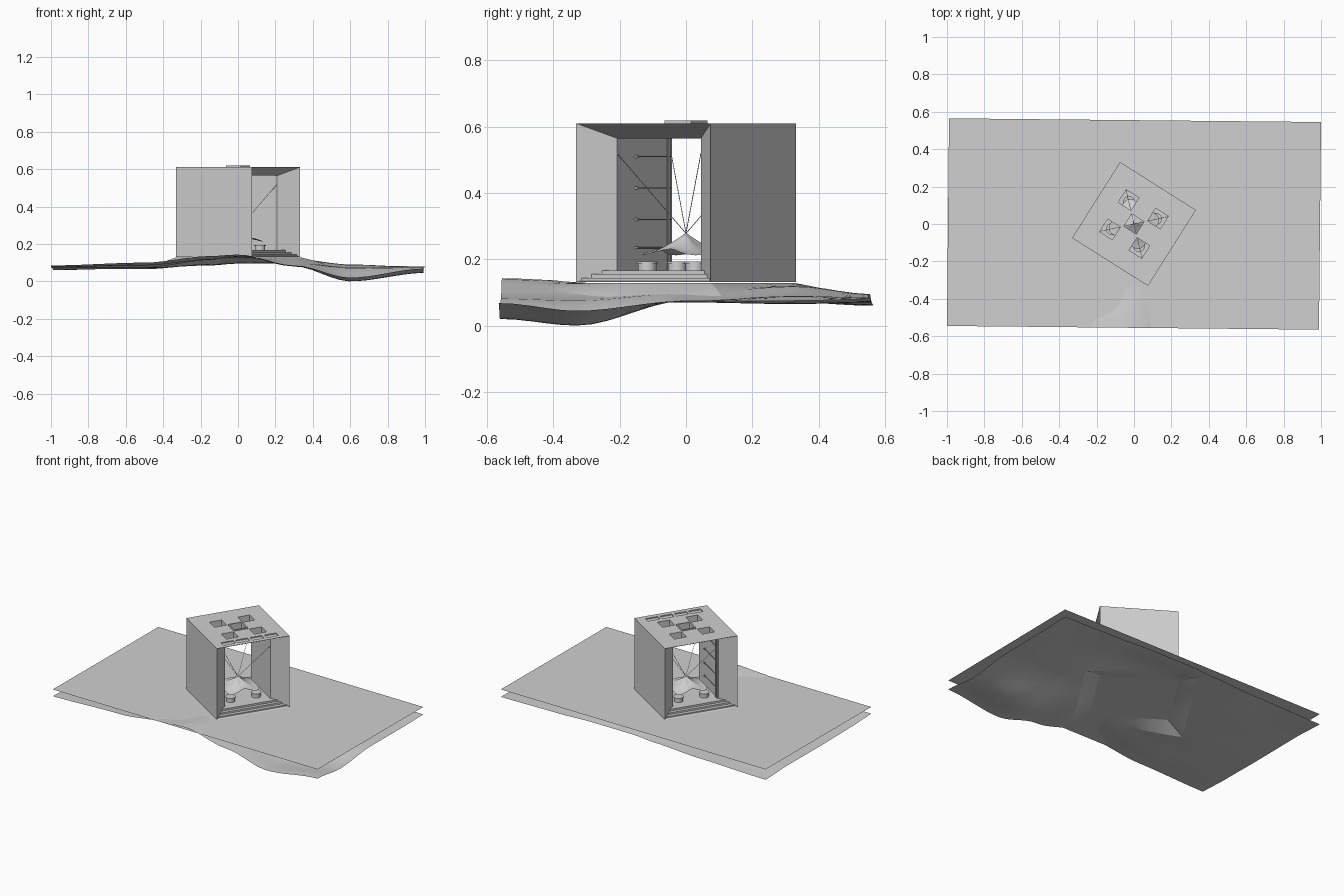
import bpy, bmesh, math
from mathutils import Matrix, Vector

old = bpy.data.objects.get("Cube")
if old:
    bpy.data.objects.remove(old, do_unlink=True)

TURN = Matrix.Rotation(math.radians(-32.3), 4, 'Z')   # pavilion direction
SITE = Matrix.Rotation(math.radians(-0.57), 4, 'Z')   # site direction


def material(name, value):
    m = bpy.data.materials.new(name)
    m.use_nodes = True
    colour = (value, value, value, 1)
    m.diffuse_color = colour
    m.node_tree.nodes["Principled BSDF"].inputs["Base Color"].default_value = colour
    return m


GREY = material("plain_grey", 0.63)


def finish(name, bm, matrix=TURN, smooth=None, recalc=True):
    if recalc:
        bmesh.ops.recalc_face_normals(bm, faces=bm.faces)
    bm.transform(matrix)
    me = bpy.data.meshes.new(name)
    bm.to_mesh(me)
    bm.free()
    ob = bpy.data.objects.new(name, me)
    bpy.context.collection.objects.link(ob)
    me.materials.append(GREY)
    bpy.ops.object.select_all(action='DESELECT')
    ob.select_set(True)
    bpy.context.view_layer.objects.active = ob
    if smooth:
        bpy.ops.object.shade_smooth_by_angle(angle=math.radians(smooth))
    return ob


def add_box(bm, centre, size):
    mat = Matrix.Translation(centre) @ Matrix.Diagonal((*size, 1))
    bmesh.ops.create_cube(bm, size=1, matrix=mat)


def add_rod(bm, a, b, radius, sides=6):
    a, b = Vector(a), Vector(b)
    d = b - a
    mat = Matrix.Translation((a + b) / 2) @ d.to_track_quat('Z', 'Y').to_matrix().to_4x4()
    bmesh.ops.create_cone(bm, cap_ends=True, segments=sides, radius1=radius,
                          radius2=radius, depth=d.length, matrix=mat)


# Rolling ground with a raised square pad under the pavilion
XS = [-1, -.5, -.15, 0, .3, .6, 1]
YS = [-.56, -.33, 0, .33, .56]
HEIGHTS = [[.085, .10, .135, .143, .085, .02, .068],
           [.075, .085, .115, .135, .08, .0, .045],
           [.07, .07, .09, .10, .10, .075, .075],
           [.07, .065, .09, .12, .12, .09, .075],
           [.06, .07, .085, .095, .095, .085, .08]]


def locate(values, p):
    p = min(max(p, values[0]), values[-1])
    i = max(k for k in range(len(values) - 1) if values[k] <= p)
    t = (p - values[i]) / (values[i + 1] - values[i])
    return i, t * t * (3 - 2 * t)


def ground_height(x, y):
    i, s = locate(XS, x)
    j, t = locate(YS, y)
    low = HEIGHTS[j][i] * (1 - s) + HEIGHTS[j][i + 1] * s
    high = HEIGHTS[j + 1][i] * (1 - s) + HEIGHTS[j + 1][i + 1] * s
    return low * (1 - t) + high * t


PAD, HALF = .34, .24
bm = bmesh.new()
bmesh.ops.create_grid(bm, x_segments=40, y_segments=24, size=1,
                      matrix=SITE @ Matrix.Diagonal((.9945, .555, 1, 1)))
cuts = [((1, 1, 0), 0), ((1, -1, 0), 0)]
for d in (PAD, -PAD, HALF, -HALF):
    cuts += [((1, 0, 0), d), ((0, 1, 0), d)]
for normal, d in cuts:
    n = (TURN @ Vector(normal)).normalized()
    bmesh.ops.bisect_plane(bm, geom=bm.verts[:] + bm.edges[:] + bm.faces[:],
                           plane_co=n * d, plane_no=n)
for v in bm.verts:
    p = TURN.inverted() @ v.co
    k = (PAD - max(abs(p.x), abs(p.y))) / (PAD - HALF)
    k = min(max(k, 0), 1)
    v.co.z = ground_height(v.co.x, v.co.y) * (1 - k) + .128 * k
finish("ground", bm, Matrix(), smooth=12, recalc=False)

# Flat site sheet
bm = bmesh.new()
bmesh.ops.create_grid(bm, x_segments=1, y_segments=1, size=1,
                      matrix=Matrix.Translation((0, 0, .13)) @ Matrix.Diagonal((.9945, .555, 1, 1)))
finish("site_sheet", bm, SITE, recalc=False)

# Pavilion: square tube, open at both ends with splayed reveals
IN_U, IN_V, FLOOR, CEIL, BASE, TOP = .153, .15, .165, .565, .131, .61


def ring(bm, u, half, low, high):
    return [bm.verts.new((u, v, z)) for v, z in
            ((-half, low), (half, low), (half, high), (-half, high))]


bm = bmesh.new()
rings = [ring(bm, -HALF, HALF, BASE, TOP), ring(bm, HALF, HALF, BASE, TOP),
         ring(bm, IN_U, IN_V, FLOOR, CEIL), ring(bm, -IN_U, IN_V, FLOOR, CEIL)]
for a, b in zip(rings, rings[1:] + rings[:1]):
    for i in range(4):
        j = (i + 1) % 4
        bm.faces.new((a[i], a[j], b[j], b[i]))
shell = finish("pavilion_shell", bm)

# Roof openings: five skylights and a row of slots along one end
bm = bmesh.new()
for u, v in ((0, 0), (1, 1), (1, -1), (-1, 1), (-1, -1)):
    add_box(bm, (u * .093, v * .093, .59), (.08, .08, .1))
for i in range(4):
    add_box(bm, (.188, -.143 + .095 * i, .61), (.04, .08, .014))
cutter = finish("opening_cutter", bm)
cutter.hide_render = True
mod = shell.modifiers.new("openings", 'BOOLEAN')
mod.operation, mod.solver, mod.object = 'DIFFERENCE', 'EXACT', cutter
bpy.context.view_layer.objects.active = shell
bpy.ops.object.modifier_apply(modifier=mod.name)
bpy.data.objects.remove(cutter, do_unlink=True)

# Raised rim round the middle skylight
bm = bmesh.new()
for s in (-1, 1):
    add_box(bm, (s * .043, 0, .612), (.008, .094, .012))
    add_box(bm, (0, s * .043, .612), (.078, .008, .012))
finish("skylight_rim", bm)

# Entrance steps at both ends
bm = bmesh.new()
for s in (-1, 1):
    for i in range(3):
        outer = HALF - .022 * (i + .5)
        add_box(bm, (s * (outer + IN_U) / 2, 0, BASE + .006 * (i + 1)),
                (outer - IN_U, 2 * outer, .012 * (i + 1)))
finish("entrance_steps", bm)

# Hanging canopy: a peaked cloth with four pulled corners
bm = bmesh.new()
SEG, RINGS = 32, 6
peak = bm.verts.new((0, 0, .28))
previous = None
for r in range(1, RINGS + 1):
    t = r / RINGS
    loop = []
    for k in range(SEG):
        a = 2 * math.pi * k / SEG
        wave = -math.cos(4 * a)
        rad = t * (.115 + .022 * wave)
        z = .222 + .058 * (1 - t) ** 1.7 - .01 * t * t * wave
        loop.append(bm.verts.new((rad * math.cos(a), rad * math.sin(a), z)))
    for k in range(SEG):
        j = (k + 1) % SEG
        if previous:
            bm.faces.new((previous[k], loop[k], loop[j], previous[j]))
        else:
            bm.faces.new((peak, loop[k], loop[j]))
    previous = loop
finish("canopy", bm, smooth=40)

# Canopy wires to the four upper corners
bm = bmesh.new()
for su in (-1, 1):
    for sv in (-1, 1):
        add_rod(bm, (0, 0, .278), (su * IN_U, sv * IN_V, .52), .0012, 5)
finish("canopy_wires", bm)

# Stools round the floor
bm = bmesh.new()
for su in (-1, 1):
    for sv in (-1, 1):
        p = (su * .085, sv * .085)
        add_rod(bm, (*p, FLOOR), (*p, .188), .028, 16)
        add_rod(bm, (*p, .188), (*p, .194), .032, 16)
finish("stools", bm, smooth=40)

# Wall rails on a corner post pair
bm = bmesh.new()
for u in (-.145, -.125):
    add_rod(bm, (u, -.144, FLOOR), (u, -.144, CEIL), .003)
for z in (.235, .32, .415, .51):
    add_rod(bm, (-.145, -.144, z), (.05, -.144, z), .002)
    add_box(bm, (.05, -.144, z), (.008, .008, .008))
finish("wall_rails", bm)
